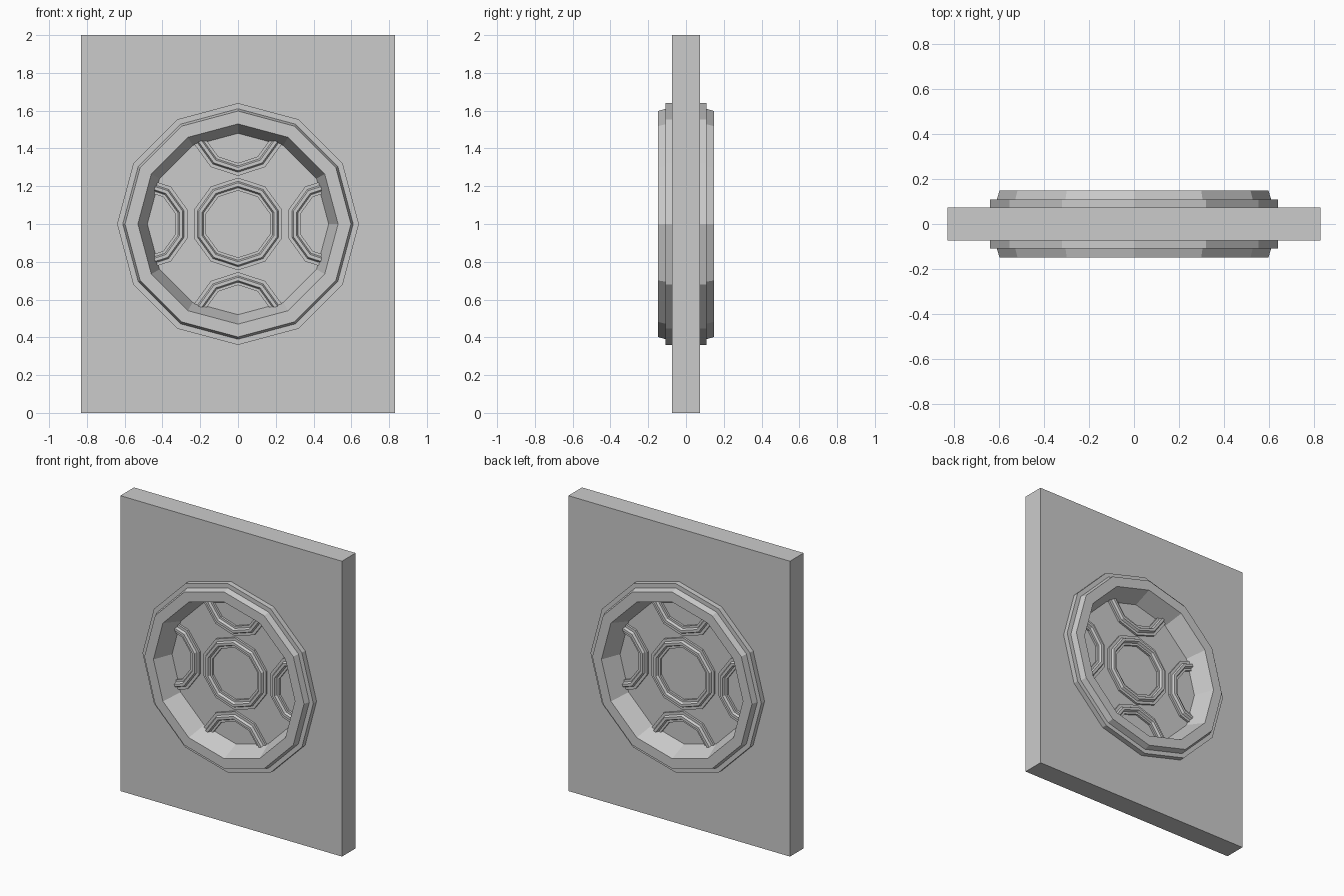
import bpy, bmesh
from math import sin, cos, pi

cube = bpy.data.objects.get("Cube")
if cube:
    bpy.data.objects.remove(cube)

MID = 1.0            # height of the medallion centre
HALF = 0.073         # half thickness of the slab
FLOOR = 0.02         # half thickness of the recessed disc

stone = bpy.data.materials.new("grey stone")
stone.use_nodes = True
GREY = (0.6, 0.6, 0.6, 1)
stone.diffuse_color = GREY
stone.node_tree.nodes["Principled BSDF"].inputs["Base Color"].default_value = GREY


def finish(name, bm):
    bmesh.ops.recalc_face_normals(bm, faces=bm.faces)
    mesh = bpy.data.meshes.new(name)
    bm.to_mesh(mesh)
    bm.free()
    mesh.materials.append(stone)
    obj = bpy.data.objects.new(name, mesh)
    bpy.context.collection.objects.link(obj)
    return obj


def polygon(bm, radius, sides, y, cx=0, cz=MID):
    """Ring of vertices in the xz plane with one vertex pointing up."""
    return [bm.verts.new((cx + radius * sin(2 * pi * i / sides), y,
                          cz + radius * cos(2 * pi * i / sides)))
            for i in range(sides)]


def moulding(name, half_profile, sides, cx=0, cz=MID):
    """Faceted ring swept from a (radius, depth) profile mirrored front to back."""
    profile = half_profile + [(r, -d) for r, d in reversed(half_profile)]
    bm = bmesh.new()
    loops = [polygon(bm, r, sides, y, cx, cz) for r, y in profile]
    for a, b in zip(loops, loops[1:] + loops[:1]):
        for i in range(sides):
            j = (i + 1) % sides
            bm.faces.new((a[i], a[j], b[j], b[i]))
    return finish(name, bm)


# Slab with a twelve-sided opening
bm = bmesh.new()
corners = [bm.verts.new((x, -HALF, z))
           for x, z in ((-0.83, 0), (0.83, 0), (0.83, 2), (-0.83, 2))]
for loop in (corners, polygon(bm, 0.56, 12, -HALF)):
    for a, b in zip(loop, loop[1:] + loop[:1]):
        bm.edges.new((a, b))
bmesh.ops.triangle_fill(bm, edges=bm.edges[:], use_beauty=True)
grown = bmesh.ops.extrude_face_region(bm, geom=bm.faces[:])
for v in grown["geom"]:
    if isinstance(v, bmesh.types.BMVert):
        v.co.y = HALF
finish("slab", bm)

# Recessed disc inside the opening
bm = bmesh.new()
front, back = (polygon(bm, 0.54, 12, y) for y in (-FLOOR, FLOOR))
bm.faces.new(front)
bm.faces.new(back)
for i in range(12):
    j = (i + 1) % 12
    bm.faces.new((front[i], front[j], back[j], back[i]))
finish("recessed_disc", bm)

# Large stepped rim, standing proud on both sides
moulding("outer_rim", [(0.64, 0.108), (0.61, 0.108), (0.598, 0.148),
                       (0.53, 0.148), (0.48, FLOOR)], 12)

# Small stepped rings: one in the middle, four running under the rim
small = [(0.245, 0.034), (0.226, 0.034), (0.218, 0.05),
         (0.2, 0.05), (0.192, 0.034), (0.177, 0.034)]
for name, cx, cz in (("centre_ring", 0, 0), ("left_ring", 0.5, 0),
                     ("right_ring", -0.5, 0), ("upper_ring", 0, 0.5),
                     ("lower_ring", 0, -0.5)):
    moulding(name, small, 10, cx, MID + cz)
